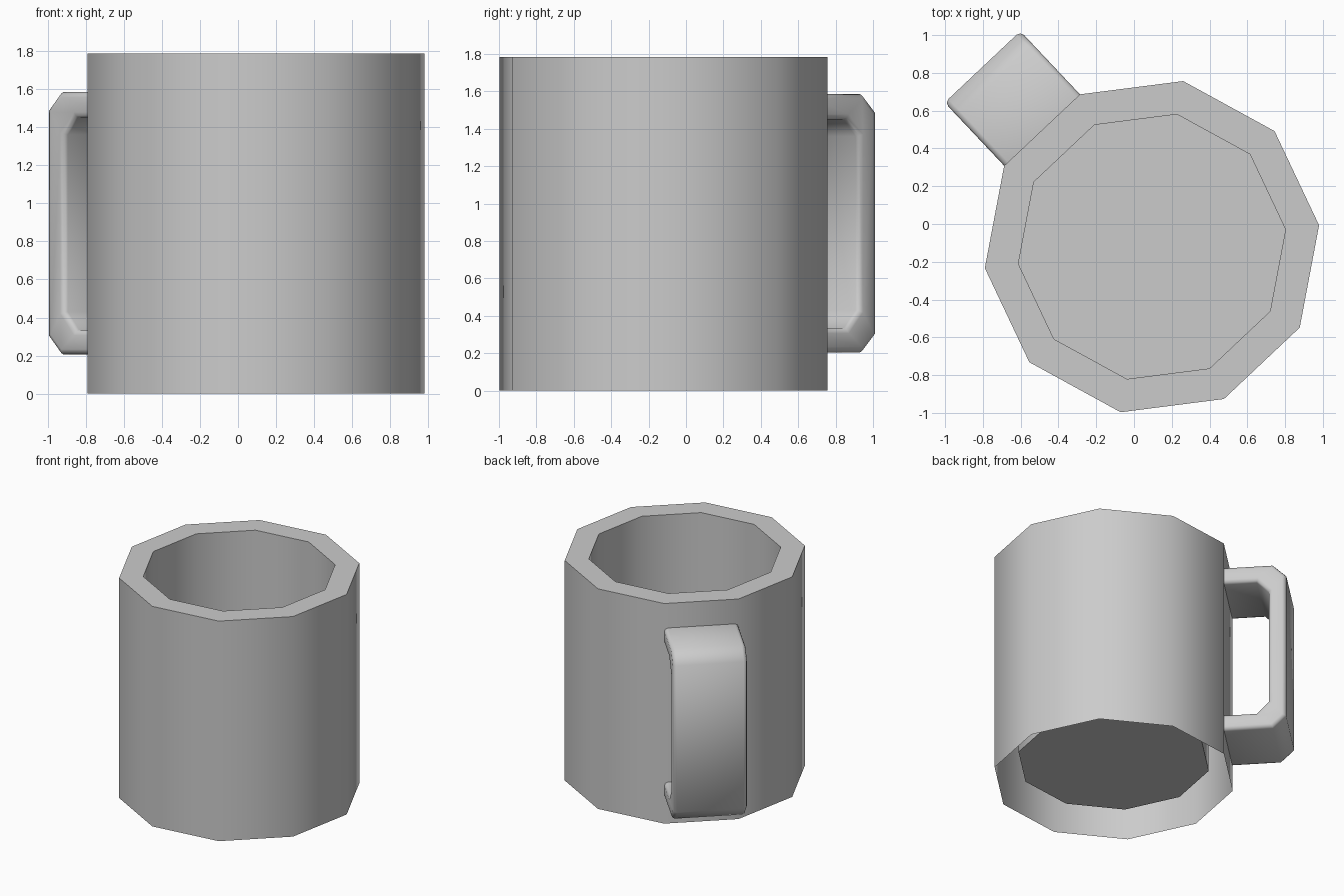
import bpy, bmesh
from math import cos, sin, radians
from mathutils import Vector

if "Cube" in bpy.data.objects:
    bpy.data.objects.remove(bpy.data.objects["Cube"])

CENTRE = Vector((0.095, -0.12, 0))
SIDES = 10
TURN = radians(7.3)
R_OUT, R_IN, HEIGHT, FLOOR = 0.892, 0.713, 1.785, 0.15


def finish(bm, name, angle):
    mesh = bpy.data.meshes.new(name)
    bm.to_mesh(mesh)
    bm.free()
    obj = bpy.data.objects.new(name, mesh)
    bpy.context.collection.objects.link(obj)
    bpy.ops.object.select_all(action='DESELECT')
    obj.select_set(True)
    bpy.context.view_layer.objects.active = obj
    bpy.ops.object.shade_smooth_by_angle(angle=radians(angle))
    return obj


# Cup body: outer wall (open underneath), flat rim, inner wall and raised floor
bm = bmesh.new()
rings = []
for r, z in [(R_OUT, 0), (R_OUT, HEIGHT), (R_IN, HEIGHT), (R_IN, FLOOR)]:
    angles = [TURN + radians(360 / SIDES * i) for i in range(SIDES)]
    rings.append([bm.verts.new(CENTRE + Vector((r * cos(a), r * sin(a), z))) for a in angles])
for low, high in zip(rings, rings[1:]):
    for i in range(SIDES):
        j = (i + 1) % SIDES
        bm.faces.new((low[i], low[j], high[j], high[i]))
bm.faces.new(rings[-1])
finish(bm, "cup_body", 40)

# Handle: flat strap with cut corners, as wide as one side of the cup
a = TURN + radians(36 * 3 + 18)
out, side = Vector((cos(a), sin(a), 0)), Vector((-sin(a), cos(a), 0))
root, half_width = R_OUT * cos(radians(18)), R_OUT * sin(radians(18))
outer = [(root, 0.205), (1.21, 0.205), (1.308, 0.30),
         (1.308, 1.49), (1.21, 1.585), (root, 1.585)]
inner = [(root, 0.335), (1.09, 0.335), (1.178, 0.43),
         (1.178, 1.36), (1.09, 1.45), (root, 1.45)]
bm = bmesh.new()
loops = []
for po, pi in zip(outer, inner):
    section = [(po, -1), (po, 1), (pi, 1), (pi, -1)]
    loops.append([bm.verts.new(CENTRE + out * p[0] + side * (s * half_width) + Vector((0, 0, p[1])))
                  for p, s in section])
long_edges = []
for l0, l1 in zip(loops, loops[1:]):
    for i in range(4):
        j = (i + 1) % 4
        bm.faces.new((l0[i], l0[j], l1[j], l1[i]))
    long_edges += [bm.edges.get((l0[i], l1[i])) for i in range(4)]
bmesh.ops.bevel(bm, geom=long_edges, offset=0.028, segments=2, profile=0.5, affect='EDGES')
bmesh.ops.recalc_face_normals(bm, faces=bm.faces)
finish(bm, "handle", 50)
